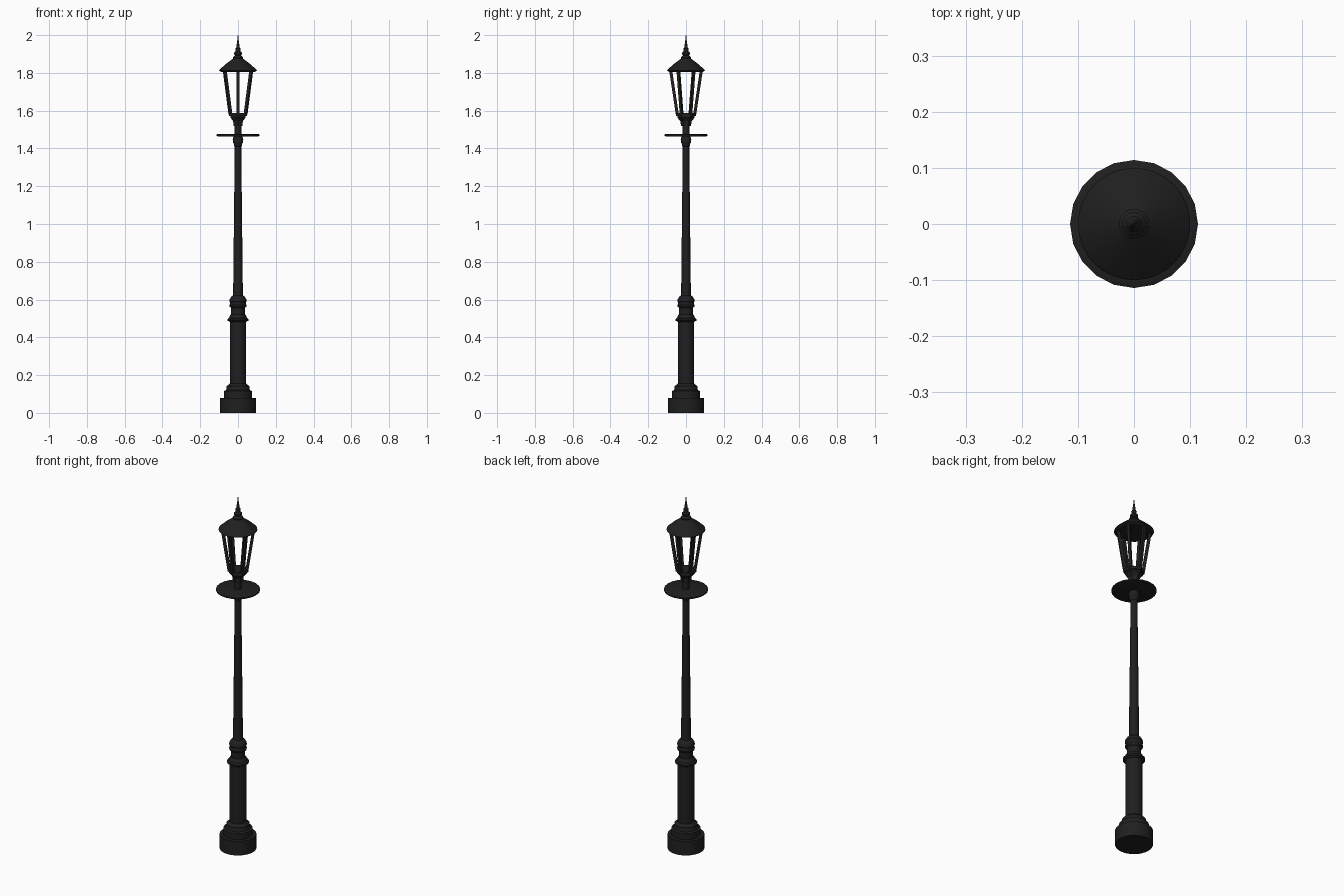
import bpy, bmesh, math
from mathutils import Vector

if "Cube" in bpy.data.objects:
    bpy.data.objects.remove(bpy.data.objects["Cube"])

iron = bpy.data.materials.new("black iron")
iron.diffuse_color = (0.014, 0.014, 0.014, 1)
iron.use_nodes = True
iron.node_tree.nodes["Principled BSDF"].inputs["Base Color"].default_value = iron.diffuse_color


def finish(name, bm, smooth=True):
    bmesh.ops.remove_doubles(bm, verts=bm.verts, dist=1e-5)
    bmesh.ops.recalc_face_normals(bm, faces=bm.faces)
    me = bpy.data.meshes.new(name)
    bm.to_mesh(me)
    bm.free()
    ob = bpy.data.objects.new(name, me)
    bpy.context.collection.objects.link(ob)
    me.materials.append(iron)
    if smooth:
        bpy.ops.object.select_all(action='DESELECT')
        ob.select_set(True)
        bpy.context.view_layer.objects.active = ob
        bpy.ops.object.shade_smooth_by_angle(angle=math.radians(30))
    return ob


def lathe(name, profile, sides=32, start=0.0, smooth=True):
    """Closed turned part from (radius, height) pairs, bottom to top."""
    bm = bmesh.new()
    rings = []
    for r, z in profile:
        rings.append([bm.verts.new((r * math.cos(start + math.tau * i / sides),
                                    r * math.sin(start + math.tau * i / sides), z))
                      for i in range(sides)])
    for a, b in zip(rings, rings[1:]):
        for i in range(sides):
            j = (i + 1) % sides
            bm.faces.new((a[i], a[j], b[j], b[i]))
    bm.faces.new(rings[0][::-1])
    bm.faces.new(rings[-1])
    return finish(name, bm, smooth)


# Stepped foot
lathe("base", [(0.095, 0), (0.095, 0.08), (0.075, 0.08), (0.075, 0.115),
               (0.064, 0.12), (0.06, 0.128), (0.06, 0.142), (0.052, 0.147), (0.043, 0.155)])

# Thick lower column with its mouldings
lathe("lower_column", [(0.043, 0.14), (0.043, 0.48), (0.048, 0.485), (0.056, 0.488),
                       (0.056, 0.497), (0.047, 0.503), (0.043, 0.515), (0.036, 0.522),
                       (0.036, 0.555), (0.044, 0.562), (0.046, 0.57), (0.042, 0.578),
                       (0.042, 0.583), (0.046, 0.59), (0.044, 0.602), (0.036, 0.615),
                       (0.026, 0.622)])

# Tapering pole
lathe("pole", [(0.026, 0.61), (0.017, 1.43)], 24)
lathe("pole_collar", [(0.017, 1.41), (0.021, 1.415), (0.022, 1.425), (0.027, 1.432),
                      (0.028, 1.45), (0.024, 1.462), (0.018, 1.468)], 24)

# Wide flat disc under the lantern
lathe("disc", [(0.107, 1.464), (0.114, 1.467), (0.114, 1.474), (0.107, 1.477)], 20)

# Lantern stem and hexagonal cup
lathe("lantern_stem", [(0.019, 1.47), (0.017, 1.525)], 20)
HEX = math.pi / 2
lathe("lantern_cup", [(0.026, 1.518), (0.03, 1.545), (0.046, 1.563), (0.046, 1.572),
                      (0.054, 1.572), (0.054, 1.588), (0.044, 1.588)], 6, HEX, False)

# Six leaning corner bars of the open lantern
bm = bmesh.new()
for k in range(6):
    a = HEX + k * math.pi / 3
    out, side = Vector((math.cos(a), math.sin(a), 0)), Vector((-math.sin(a), math.cos(a), 0))
    ends = []
    for r, z in ((0.046, 1.58), (0.081, 1.812)):
        ends.append([bm.verts.new(out * (r + 0.008 * u) + side * 0.007 * v + Vector((0, 0, z)))
                     for u, v in ((-1, -1), (1, -1), (1, 1), (-1, 1))])
    lo, hi = ends
    for i in range(4):
        j = (i + 1) % 4
        bm.faces.new((lo[i], lo[j], hi[j], hi[i]))
    bm.faces.new(lo[::-1])
    bm.faces.new(hi)
finish("lantern_bars", bm, False)

# Conical roof
lathe("roof", [(0.09, 1.806), (0.1, 1.812), (0.099, 1.816), (0.062, 1.849), (0.026, 1.876)], 32)

# Finial with spike
lathe("finial", [(0.026, 1.872), (0.027, 1.882), (0.02, 1.888), (0.016, 1.892),
                 (0.021, 1.898), (0.021, 1.906), (0.013, 1.914), (0.012, 1.922),
                 (0.014, 1.928), (0.009, 1.936), (0.007, 1.95), (0.004, 1.97),
                 (0.001, 2.0)], 20)
